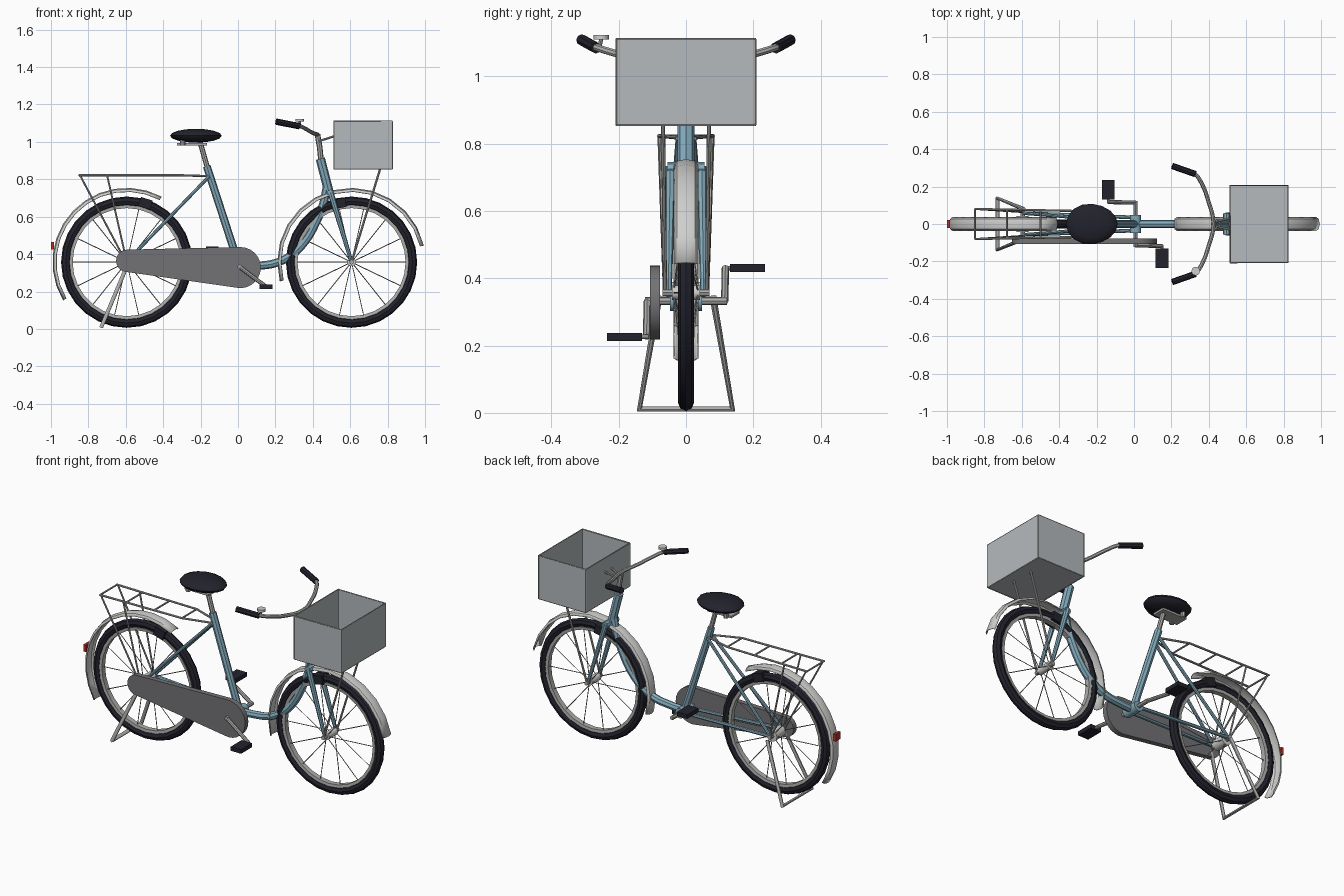
import bpy, bmesh, math
from mathutils import Vector, Matrix

if "Cube" in bpy.data.objects:
    bpy.data.objects.remove(bpy.data.objects["Cube"])

def mat(name, r, g, b):
    m = bpy.data.materials.new(name)
    m.diffuse_color = (r, g, b, 1)
    m.use_nodes = True
    m.node_tree.nodes["Principled BSDF"].inputs["Base Color"].default_value = m.diffuse_color
    return m

BLUE = mat("frame blue", 0.23, 0.41, 0.51)
BLACK = mat("rubber black", 0.016, 0.016, 0.026)
LIGHT = mat("mudguard light grey", 0.62, 0.62, 0.61)
METAL = mat("metal grey", 0.42, 0.42, 0.41)
BASKET = mat("basket grey", 0.46, 0.49, 0.51)
GUARD = mat("guard dark grey", 0.17, 0.17, 0.18)
RED = mat("reflector red", 0.5, 0.03, 0.02)

def smooth(ob, angle=40):
    bpy.ops.object.select_all(action='DESELECT')
    ob.select_set(True)
    bpy.context.view_layer.objects.active = ob
    bpy.ops.object.shade_smooth_by_angle(angle=math.radians(angle))

def finish(bm, name, m, soft=True):
    bmesh.ops.recalc_face_normals(bm, faces=bm.faces)
    me = bpy.data.meshes.new(name)
    bm.to_mesh(me)
    bm.free()
    me.materials.append(m)
    ob = bpy.data.objects.new(name, me)
    bpy.context.collection.objects.link(ob)
    if soft:
        smooth(ob)
    return ob

def tubes(name, paths, r, m, curved=False, radii=None, res=2):
    """Round tubes along several paths, joined in one object."""
    cu = bpy.data.curves.new(name, 'CURVE')
    cu.dimensions = '3D'
    cu.bevel_depth, cu.bevel_resolution = r, res
    cu.use_fill_caps, cu.resolution_u = True, 4
    for path in paths:
        sp = cu.splines.new('BEZIER' if curved else 'POLY')
        pts = sp.bezier_points if curved else sp.points
        pts.add(len(path) - 1)
        for i, (p, co) in enumerate(zip(pts, path)):
            p.co = co if curved else (*co, 1)
            p.radius = radii[i] if radii else 1
            if curved:
                p.handle_left_type = p.handle_right_type = 'AUTO'
    ob = bpy.data.objects.new(name, cu)
    bpy.context.collection.objects.link(ob)
    bpy.ops.object.select_all(action='DESELECT')
    ob.select_set(True)
    bpy.context.view_layer.objects.active = ob
    bpy.ops.object.convert(target='MESH')
    ob = bpy.context.object
    ob.data.materials.clear()
    ob.data.materials.append(m)
    smooth(ob)
    return ob

def both(path):
    """A path and its mirror image across y."""
    return [path, [(x, -y, z) for x, y, z in path]]

def box(name, c, size, m, tilt=0):
    bm = bmesh.new()
    bmesh.ops.create_cube(bm, size=1, matrix=Matrix.Translation(c)
                          @ Matrix.Rotation(tilt, 4, 'Y') @ Matrix.Diagonal((*size, 1)))
    return finish(bm, name, m, False)

def sweep(name, profile, c, a0, a1, n, m, closed=True):
    """Sweep a (radius, y) profile round a wheel axle."""
    bm = bmesh.new()
    full = abs(a1 - a0) >= 360
    rings = []
    for i in range(n if full else n + 1):
        a = math.radians(a0 + (a1 - a0) * i / n)
        rings.append([bm.verts.new((c[0] + r * math.cos(a), y, c[1] + r * math.sin(a)))
                      for r, y in profile])
    k = len(profile)
    for i in range(n):
        p, q = rings[i], rings[(i + 1) % len(rings)]
        for j in range(k if closed else k - 1):
            bm.faces.new((p[j], p[(j + 1) % k], q[(j + 1) % k], q[j]))
    return finish(bm, name, m)

# Wheels
REAR, FRONT = (-0.595, 0.357), (0.607, 0.357)
tyre = [(0.326 + 0.025 * math.cos(t * math.tau / 8), 0.024 * math.sin(t * math.tau / 8)) for t in range(8)]
rim = [(0.289, -0.015), (0.306, -0.017), (0.306, 0.017), (0.289, 0.015)]
for side, c in (("rear", REAR), ("front", FRONT)):
    sweep(side + "_tyre", tyre, c, 0, 360, 28, BLACK)
    sweep(side + "_rim", rim, c, 0, 360, 28, METAL)
    spokes = []
    for i in range(14):
        a = i * math.tau / 14
        ca, sa = math.cos(a), math.sin(a)
        y = 0.035 if i % 2 else -0.035
        spokes.append([(c[0] + 0.02 * ca, y, c[1] + 0.02 * sa), (c[0] + 0.293 * ca, 0, c[1] + 0.293 * sa)])
    tubes(side + "_spokes", spokes, 0.0025, METAL, res=0)
    hr = 0.032 if side == "rear" else 0.022
    tubes(side + "_hub", [[(c[0], -0.042, c[1]), (c[0], 0.042, c[1])]], hr, LIGHT, res=4)
    tubes(side + "_axle", [[(c[0], -0.07, c[1]), (c[0], 0.07, c[1])]], 0.012, METAL)

# Mudguards
arch = [(0.377, -0.035), (0.389, -0.026), (0.395, 0), (0.389, 0.026), (0.377, 0.035)]
for name, c, a0, a1 in (("rear_mudguard", REAR, 62, 211), ("front_mudguard", FRONT, 13, 195)):
    ob = sweep(name, arch, c, a0, a1, 12, LIGHT, False)
    mod = ob.modifiers.new("thickness", 'SOLIDIFY')
    mod.thickness, mod.offset = 0.004, 0

# Frame
BB = (0.008, 0, 0.332)
tubes("seat_tube", [[BB, (-0.167, 0, 0.87)]], 0.021, BLUE)
tubes("head_tube", [[(0.44, 0, 0.91), (0.492, 0, 0.71)]], 0.025, BLUE)
tubes("down_tube", [[(0.475, 0, 0.76), (0.455, 0, 0.665), (0.415, 0, 0.565), (0.36, 0, 0.47),
                     (0.285, 0, 0.395), (0.2, 0, 0.352), (0.11, 0, 0.338), BB]], 0.022, BLUE, True)
tubes("bottom_bracket", [[(BB[0], -0.048, BB[2]), (BB[0], 0.048, BB[2])]], 0.03, BLUE, res=4)
tubes("seat_stays", both([(-0.155, 0.022, 0.815), (-0.595, 0.058, 0.36)]), 0.009, BLUE)
tubes("chain_stays", both([(0.0, 0.035, 0.335), (-0.595, 0.058, 0.36)]), 0.010, BLUE)

# Fork
tubes("fork_crown", [[(0.495, -0.055, 0.725), (0.495, 0.055, 0.725)]], 0.02, BLUE)
tubes("fork_legs", both([(0.495, 0.046, 0.73), (0.607, 0.052, 0.357)]), 0.015, BLUE, radii=[1.1, 0.65])

# Seat
tubes("seat_post", [[(-0.16, 0, 0.85), (-0.203, 0, 1.0)]], 0.014, METAL)
bm = bmesh.new()
bmesh.ops.create_uvsphere(bm, u_segments=16, v_segments=8, radius=1)
for v in bm.verts:
    x, y, z = v.co
    v.co = (-0.225 + 0.138 * x, 0.108 * y * (1 - 0.08 * x), 1.033 + 0.037 * z)
finish(bm, "seat", BLACK)
box("seat_plate", (-0.245, 0, 0.988), (0.16, 0.08, 0.012), METAL)
tubes("seat_springs", both([(-0.295, 0.045, 0.98), (-0.295, 0.045, 1.02)]), 0.014, METAL)

# Handlebar
tubes("stem", [[(0.445, 0, 0.89), (0.437, 0, 0.97), (0.425, 0, 1.04)]], 0.015, METAL)
half = [(0.395, 0.13, 1.05), (0.365, 0.21, 1.068), (0.325, 0.268, 1.086), (0.28, 0.285, 1.092)]
tubes("handlebar", [[(x, -y, z) for x, y, z in half[::-1]] + [(0.425, 0, 1.04)] + half], 0.011, METAL, True)
tubes("grips", both([(0.328, 0.267, 1.084), (0.205, 0.31, 1.108)]), 0.017, BLACK)
tubes("bell", [[(0.33, -0.252, 1.109), (0.33, -0.252, 1.123)]], 0.023, LIGHT, res=4)
tubes("bell_clamp", [[(0.33, -0.258, 1.08), (0.33, -0.252, 1.11)]], 0.006, METAL)

# Basket
X0, X1, Y, Z0, Z1 = 0.514, 0.824, 0.206, 0.856, 1.11
mx, mz, t = (X0 + X1) / 2, (Z0 + Z1) / 2, 0.004
box("basket_floor", (mx, 0, Z0), (X1 - X0, 2 * Y, t), BASKET)
for s, n in ((-1, "right"), (1, "left")):
    box("basket_side_" + n, (mx, s * Y, mz), (X1 - X0, t, Z1 - Z0), BASKET)
for x, n in ((X0, "back"), (X1, "front")):
    box("basket_" + n, (x, 0, mz), (t, 2 * Y, Z1 - Z0), BASKET)
ring = [(X0, -Y), (X1, -Y), (X1, Y), (X0, Y), (X0, -Y)]
tubes("basket_wires", [[(x, y, z) for x, y in ring] for z in (Z0, Z1)]
      + [[(x, y, Z0), (x, y, Z1)] for x, y in ring[:4]], 0.004, METAL, res=1)
tubes("basket_struts", both([(0.76, 0.068, 0.856), (0.607, 0.062, 0.357)]), 0.006, METAL)
tubes("basket_bracket", both([(0.435, 0.012, 1.005), (0.514, 0.03, 1.03)]), 0.006, METAL)

# Rear rack
RZ = 0.822
tubes("rack_rails", both([(-0.85, 0.08, RZ), (-0.32, 0.07, RZ), (-0.16, 0.018, RZ - 0.005)]), 0.006, METAL)
tubes("rack_bars", [[(x, -w, RZ), (x, w, RZ)] for x, w in
                    ((-0.85, 0.084), (-0.68, 0.076), (-0.5, 0.073), (-0.32, 0.07))], 0.005, METAL)
tubes("rack_struts", both([(-0.845, 0.08, RZ), (-0.6, 0.064, 0.36)])
      + both([(-0.7, 0.077, RZ), (-0.595, 0.064, 0.36)]), 0.005, METAL)

# Kickstand
tubes("stand", [[(-0.59, -0.08, 0.345), (-0.73, -0.138, 0.012), (-0.73, 0.138, 0.012),
                 (-0.59, 0.08, 0.345)]], 0.011, METAL)

# Chain guard
bm = bmesh.new()
for cx, cz, r in ((-0.592, 0.364, 0.06), (0.012, 0.328, 0.11)):
    for i in range(24):
        a = i * math.tau / 24
        for y in (-0.107, -0.077):
            bm.verts.new((cx + r * math.cos(a), y, cz + r * math.sin(a)))
bmesh.ops.convex_hull(bm, input=bm.verts)
finish(bm, "chain_guard", GUARD)

# Cranks and pedals
tubes("crank_axle", [[(BB[0], -0.122, BB[2]), (BB[0], 0.122, BB[2])]], 0.012, METAL)
for s, x, z, n in ((-1, 0.15, 0.226, "right"), (1, -0.138, 0.43, "left")):
    tubes("crank_" + n, [[(BB[0], s * 0.115, BB[2]), (x, s * 0.117, z)]], 0.011, METAL)
    tubes("pedal_axle_" + n, [[(x, s * 0.112, z), (x, s * 0.2, z)]], 0.007, METAL)
    box("pedal_" + n, (x, s * 0.182, z), (0.068, 0.104, 0.024), BLACK)

# Brakes and reflector
box("rear_brake", (-0.495, 0, 0.672), (0.065, 0.07, 0.05), BLACK, math.radians(18))
box("front_brake", (0.545, 0, 0.672), (0.065, 0.07, 0.05), BLACK, math.radians(-10))
box("reflector", (-0.992, 0, 0.445), (0.016, 0.044, 0.042), RED)
